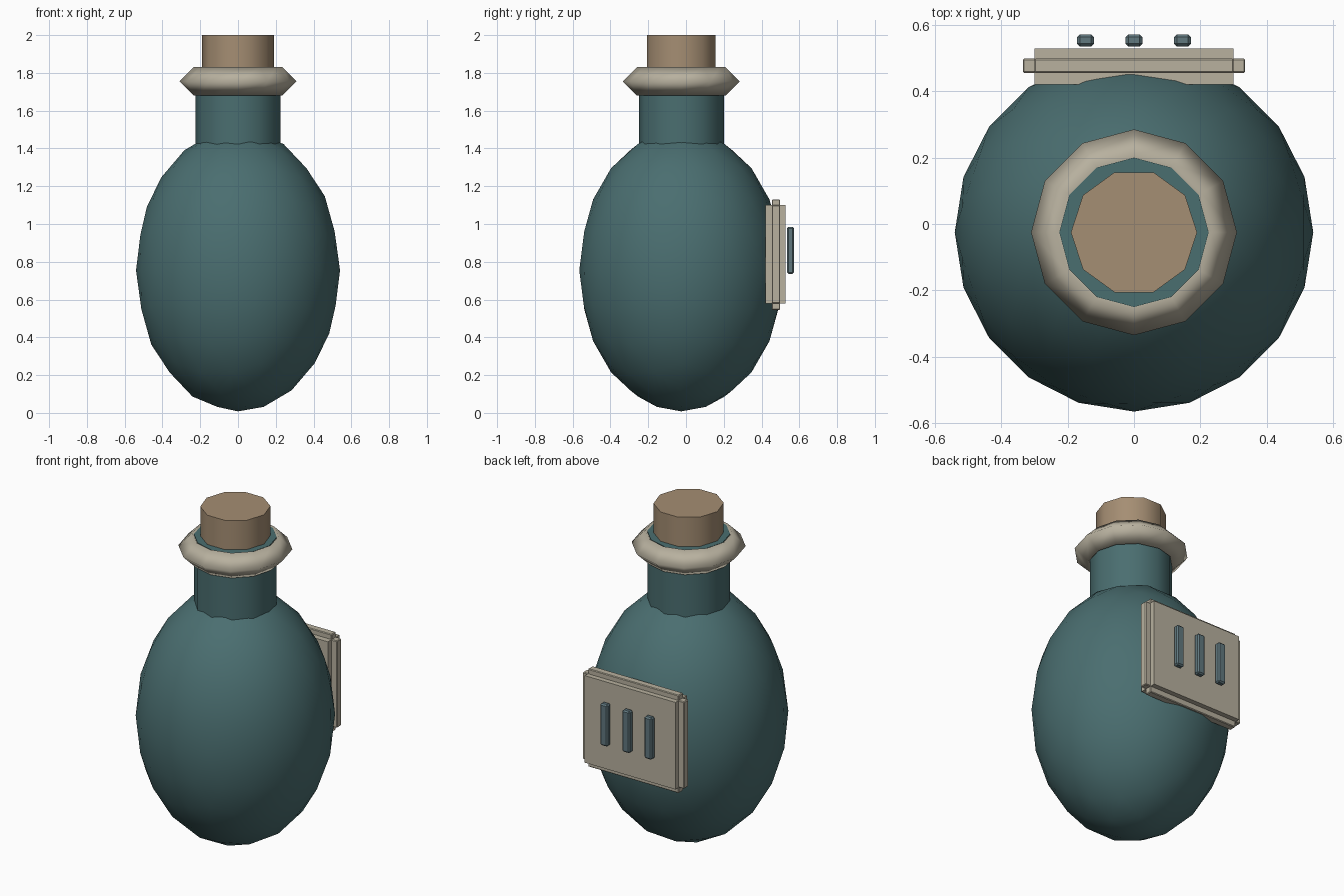
import bpy
from math import radians

if "Cube" in bpy.data.objects:
    bpy.data.objects.remove(bpy.data.objects["Cube"], do_unlink=True)

CY = -0.025  # bottle axis in y


def material(name, hex_code):
    """Flat colour given as an sRGB hex string."""
    def linear(c):
        return c / 12.92 if c <= 0.04045 else ((c + 0.055) / 1.055) ** 2.4
    rgb = [linear(int(hex_code[i:i + 2], 16) / 255) for i in (0, 2, 4)]
    m = bpy.data.materials.new(name)
    m.use_nodes = True
    m.diffuse_color = (*rgb, 1)
    m.node_tree.nodes["Principled BSDF"].inputs["Base Color"].default_value = (*rgb, 1)
    return m


teal = material("teal glass", "4A6E70")
bone = material("bone", "B8B19F")
cork_brown = material("cork brown", "A58E73")
slate = material("slate blue", "61787F")


def finish(name, mat, angle=None):
    ob = bpy.context.object
    ob.name = name
    ob.data.materials.append(mat)
    if angle:
        bpy.ops.object.shade_smooth_by_angle(angle=radians(angle))
    return ob


def cylinder(name, mat, sides, radius, z0, z1, turn=0):
    bpy.ops.mesh.primitive_cylinder_add(
        vertices=sides, radius=radius, depth=z1 - z0,
        location=(0, CY, (z0 + z1) / 2), rotation=(0, 0, radians(turn)))
    return finish(name, mat, 40)


def box(name, mat, x, y, z, bevel=0):
    """Box from (min, max) pairs."""
    spans = (x, y, z)
    bpy.ops.mesh.primitive_cube_add(size=1, location=[sum(s) / 2 for s in spans])
    ob = finish(name, mat)
    ob.scale = [s[1] - s[0] for s in spans]
    bpy.ops.object.transform_apply(location=False, rotation=False, scale=True)
    if bevel:
        mod = ob.modifiers.new("Bevel", "BEVEL")
        mod.width = bevel
        mod.segments = 1
    return ob


# Bottle body
bpy.ops.mesh.primitive_ico_sphere_add(subdivisions=3, radius=1, location=(0, CY, 0.755),
                                      rotation=(0, 0, radians(180)))
body = finish("bottle_body", teal)
body.scale = (0.54, 0.54, 0.747)
bpy.ops.object.transform_apply(location=False, rotation=True, scale=True)
bpy.ops.object.shade_smooth()

# Neck, stopper and rim
cylinder("bottle_neck", teal, 12, 0.225, 1.36, 1.825)
cylinder("cork_stopper", cork_brown, 10, 0.19, 1.70, 2.0, turn=90)
bpy.ops.mesh.primitive_torus_add(major_segments=12, minor_segments=4, major_radius=0.235,
                                 minor_radius=0.075, location=(0, CY, 1.755))
finish("neck_rim", bone)
bpy.ops.object.shade_smooth()

# Label plaque with edging bars
box("label_plaque", bone, (-0.30, 0.30), (0.42, 0.528), (0.58, 1.10))
bar_y = (0.455, 0.498)
for name, z in (("top", (1.06, 1.13)), ("bottom", (0.545, 0.62))):
    box(name + "_edge_bar", bone, (-0.30, 0.30), bar_y, z, 0.004)
for name, s in (("left", 1), ("right", -1)):
    box(name + "_edge_bar", bone, sorted((s * 0.265, s * 0.335)), bar_y, (0.58, 1.10), 0.004)

# Raised strips on the plaque
for i in (-1, 0, 1):
    box("label_strip", slate, (i * 0.146 - 0.025, i * 0.146 + 0.025),
        (0.535, 0.571), (0.735, 0.985), 0.008)
